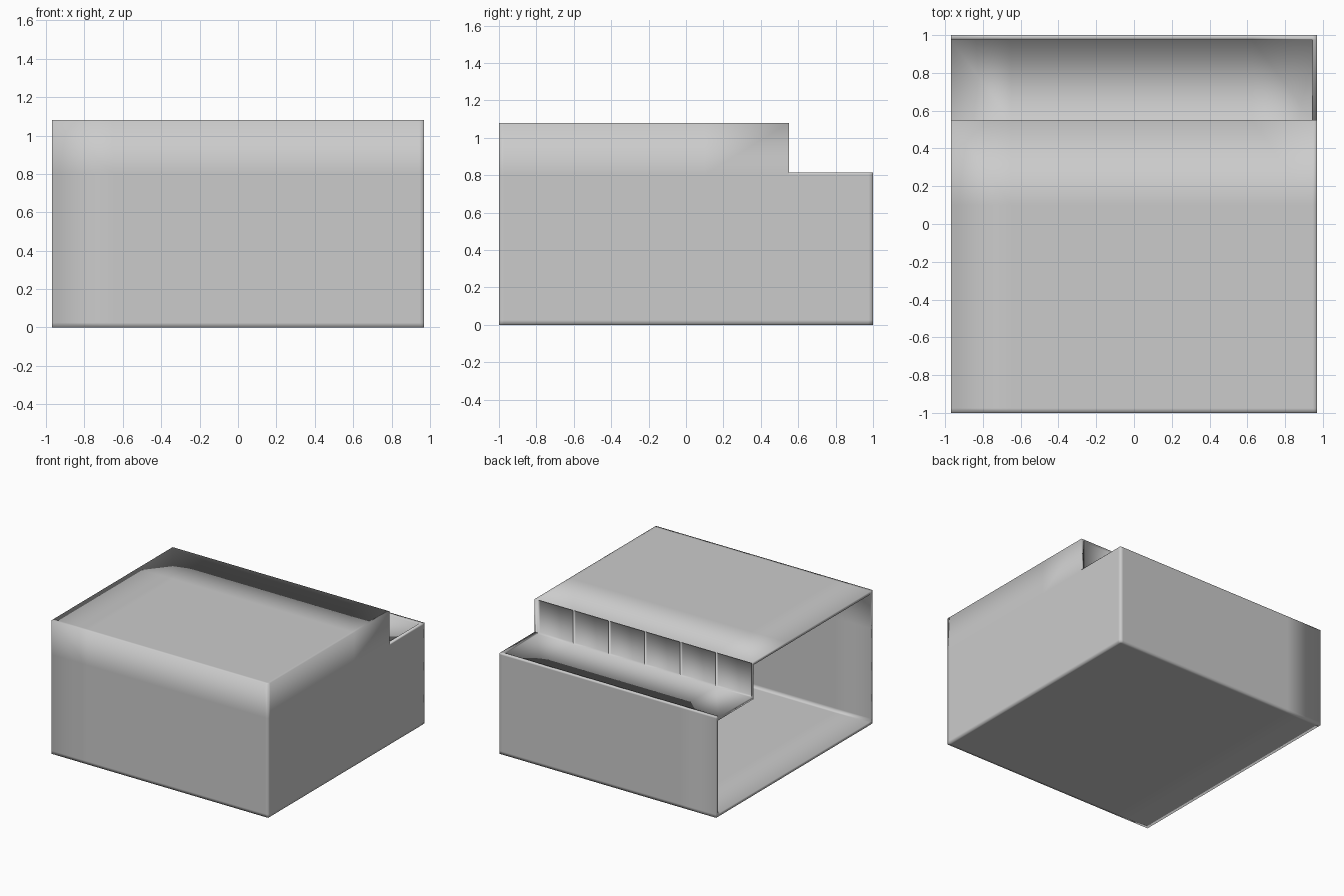
import bpy, bmesh

if "Cube" in bpy.data.objects:
    bpy.data.objects.remove(bpy.data.objects["Cube"])

T = 0.025          # wall thickness
RIM = 0.012        # raised kerb around the lower roof
bm = bmesh.new()


def skin(t):
    """One skin of the stepped shell, moved inward by t. Returns its open left loop."""
    x_end = 0.97 - t
    x_cut = x_end - T
    xs = [-0.97 + (x_cut + 0.97) * i / 6 for i in range(7)] + [x_end]
    ys = [-1 + t, -0.975 + t, -0.45, 0.1, 0.55 - t, 0.975 - t, 1 - t]
    zs = [t, 0.025 + t, 0.27, 0.54, 0.803 - t, 1.08 - t]
    # stepped profile: floor, back, lower roof, clerestory, main roof, front
    path = [(j, 0) for j in range(7)]
    path += [(6, k) for k in range(1, 5)]
    path += [(5, 4), (4, 4), (4, 5)]
    path += [(j, 5) for j in (3, 2, 1, 0)]
    path += [(0, k) for k in (4, 3, 2, 1)]
    rings = [[bm.verts.new((x, ys[j], zs[k])) for j, k in path] for x in xs]
    n = len(path)
    for a, b in zip(rings, rings[1:]):
        for i in range(n):
            bm.faces.new((a[i], a[(i + 1) % n], b[(i + 1) % n], b[i]))
    # right end wall
    lookup = dict(zip(path, rings[-1]))
    for j in range(6):
        for k in range(5):
            if j >= 4 and k == 4:
                continue
            quad = []
            for c in ((j, k), (j + 1, k), (j + 1, k + 1), (j, k + 1)):
                if c not in lookup:
                    lookup[c] = bm.verts.new((x_end, ys[c[0]], zs[c[1]]))
                quad.append(lookup[c])
            bm.faces.new(quad)
    return rings[0]


# outer and inner skins joined around the open left end
outer, inner = skin(0), skin(T)
n = len(outer)
for i in range(n):
    j = (i + 1) % n
    bm.faces.new((outer[i], outer[j], inner[j], inner[i]))
bmesh.ops.recalc_face_normals(bm, faces=bm.faces)
bm.normal_update()

# six recessed clerestory panes
panes = []
rim = []
for f in bm.faces:
    c, nor = f.calc_center_median(), f.normal
    if nor.y > 0.9 and abs(c.y - 0.55) < 0.005 and c.z > 0.82 and c.x < 0.94:
        panes.append(f)
    if nor.z > 0.9 and abs(c.z - 0.803) < 0.005 and (c.y > 0.975 or c.x > 0.945):
        rim.append(f)
bmesh.ops.inset_individual(bm, faces=panes, thickness=0.014, depth=-0.018)

# raised kerb along the back and right edges of the lower roof
ext = bmesh.ops.extrude_face_region(bm, geom=rim)
bmesh.ops.translate(bm, vec=(0, 0, RIM),
                    verts=[g for g in ext["geom"] if isinstance(g, bmesh.types.BMVert)])
bmesh.ops.delete(bm, geom=[f for f in rim if f.is_valid], context="FACES_ONLY")
bmesh.ops.recalc_face_normals(bm, faces=bm.faces)

for f in bm.faces:
    f.smooth = True
mesh = bpy.data.meshes.new("stepped_room_shell")
bm.to_mesh(mesh)
bm.free()
bpy.context.collection.objects.link(bpy.data.objects.new("stepped_room_shell", mesh))
